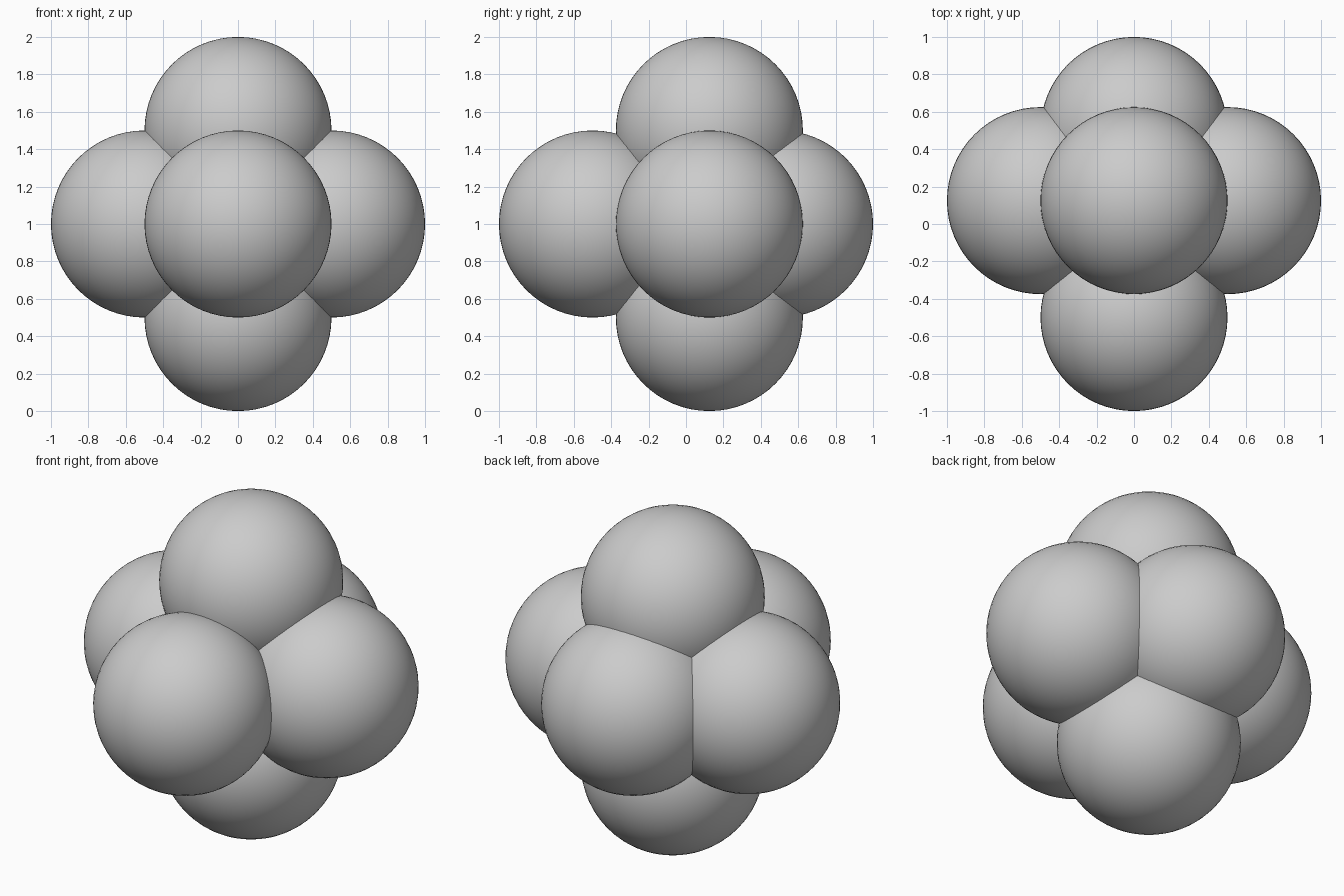
import bpy

if "Cube" in bpy.data.objects:
    bpy.data.objects.remove(bpy.data.objects["Cube"])

RADIUS = 0.5
MID_Y = 0.125  # the side, top and bottom balls share this depth


def ball(name, location):
    bpy.ops.mesh.primitive_uv_sphere_add(
        segments=64, ring_count=32, radius=RADIUS, location=location)
    obj = bpy.context.object
    obj.name = name
    bpy.ops.object.shade_smooth()


# Six overlapping balls, one per direction
balls = {
    "top_ball": (0, MID_Y, 1.5),
    "bottom_ball": (0, MID_Y, 0.5),
    "left_ball": (-0.5, MID_Y, 1.0),
    "right_ball": (0.5, MID_Y, 1.0),
    "front_ball": (0, -0.5, 1.0),
    "back_ball": (0, 0.5, 1.0),
}
for name, location in balls.items():
    ball(name, location)
